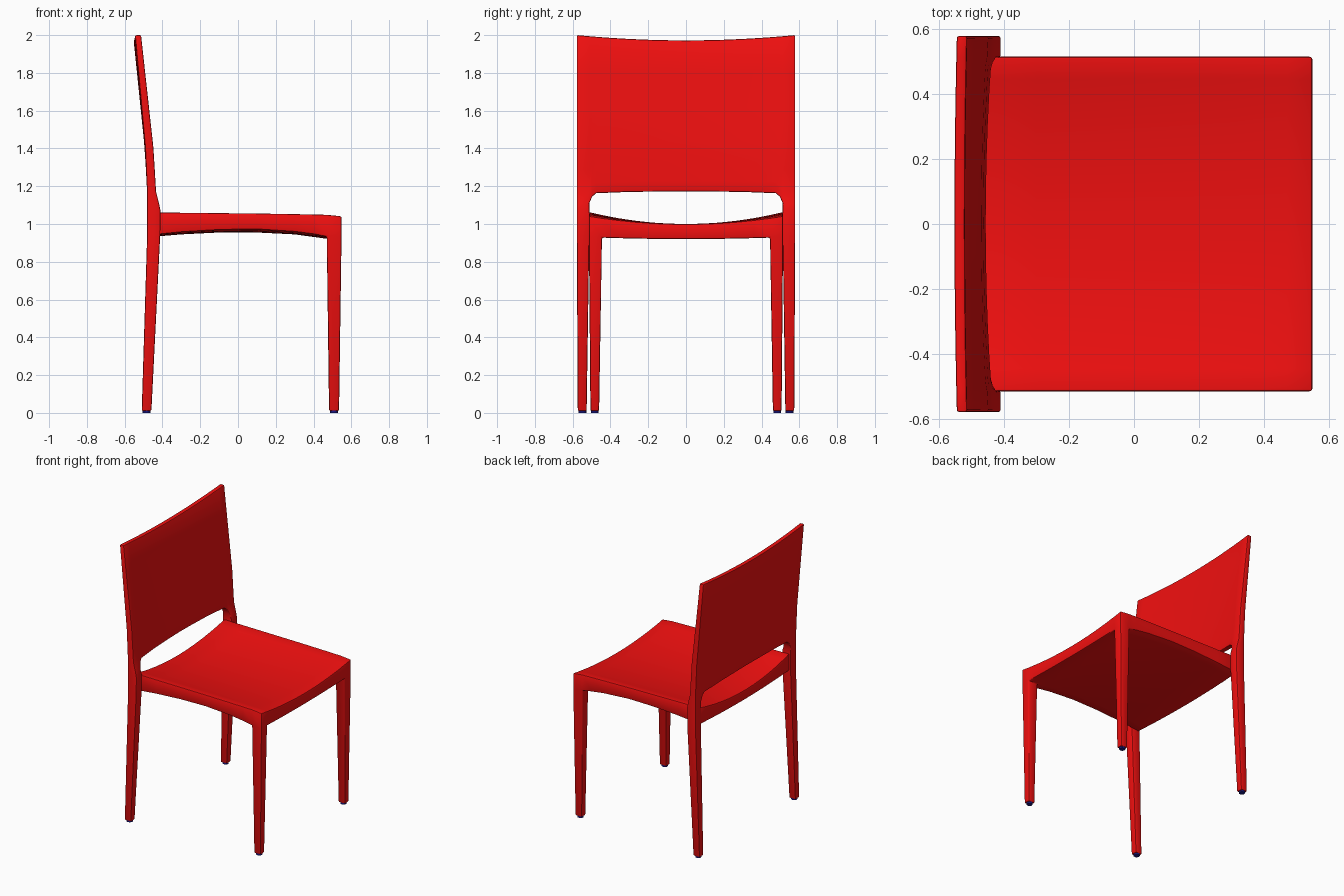
import bpy, bmesh

if "Cube" in bpy.data.objects:
    bpy.data.objects.remove(bpy.data.objects["Cube"])

def material(name, rgb):
    m = bpy.data.materials.new(name)
    m.diffuse_color = (*rgb, 1)
    m.use_nodes = True
    m.node_tree.nodes["Principled BSDF"].inputs["Base Color"].default_value = m.diffuse_color
    return m

RED = material("red plastic", (0.88, 0.005, 0.005))
BLUE = material("blue pad", (0.01, 0.01, 0.25))

def lerp(pts, t):
    """Piecewise linear lookup."""
    if t <= pts[0][0]:
        return pts[0][1]
    for (a, p), (b, q) in zip(pts, pts[1:]):
        if t <= b:
            return p + (q - p) * (t - a) / (b - a)
    return pts[-1][1]

def slab(us, vs, point):
    """Closed two-sided grid; point(u, v, side) gives positions."""
    bm = bmesh.new()
    g = [[[bm.verts.new(point(u, v, s)) for v in vs] for u in us] for s in (0, 1)]
    n, m = len(us) - 1, len(vs) - 1
    for s in (0, 1):
        for i in range(n):
            for j in range(m):
                bm.faces.new((g[s][i][j], g[s][i + 1][j], g[s][i + 1][j + 1], g[s][i][j + 1]))
    rim = [(i, 0) for i in range(n)] + [(n, j) for j in range(m)]
    rim += [(i, m) for i in range(n, 0, -1)] + [(0, j) for j in range(m, 0, -1)]
    for (a, b), (c, d) in zip(rim, rim[1:] + rim[:1]):
        bm.faces.new((g[0][a][b], g[0][c][d], g[1][c][d], g[1][a][b]))
    bmesh.ops.recalc_face_normals(bm, faces=bm.faces)
    bm.normal_update()
    return bm

def pull(bm, face, move):
    """Extrude one face and reposition its corners."""
    new = bmesh.ops.extrude_discrete_faces(bm, faces=[face])["faces"][0]
    for v in new.verts:
        v.co = move(v.co)
    return new

def finish(bm, name, bevel):
    bmesh.ops.recalc_face_normals(bm, faces=bm.faces)
    me = bpy.data.meshes.new(name)
    bm.to_mesh(me)
    bm.free()
    ob = bpy.data.objects.new(name, me)
    bpy.context.collection.objects.link(ob)
    me.materials.append(RED)
    mod = ob.modifiers.new("soft edges", 'BEVEL')
    mod.width, mod.segments = bevel, 2
    mod.limit_method, mod.angle_limit = 'ANGLE', 0.8
    mod.use_clamp_overlap = False
    bpy.ops.object.select_all(action='DESELECT')
    bpy.context.view_layer.objects.active = ob
    ob.select_set(True)
    bpy.ops.object.modifier_apply(modifier=mod.name)
    bpy.ops.object.shade_smooth_by_angle(angle=0.7)

def sign(a):
    return 1 if a > 0 else -1

def mirrored(half):
    return [-a for a in reversed(half)] + [0] + half

# Seat with front legs: dished slab, legs pulled from the front corners
TOP = [(-.47, 1.063), (.2, 1.056), (.47, 1.05), (.548, 1.042)]
UNDER = [(-.47, .94), (-.3, .957), (-.1, .969), (.1, .972), (.3, .959), (.4, .946), (.47, .934), (.548, .93)]
MID_UNDER = [(-.47, .93), (-.3, .945), (-.1, .955), (.1, .955), (.3, .945), (.47, .922), (.548, .92)]

def seat_point(x, y, side):
    k = 1 - (y / .514) ** 2
    if side == 0:
        z = lerp(TOP, x) * (1 - k) + 1.0 * k
    else:
        z = lerp(UNDER, x) * (1 - k) + lerp(MID_UNDER, x) * k
    return (x - (.008 * k if x < -.4 else 0), y, z)

bm = slab([-.47, -.3, -.1, .1, .3, .4, .47, .548],
          mirrored([.09, .18, .27, .36, .445, .514]), seat_point)
corners = [f for f in bm.faces if f.normal.z < -.7
           and f.calc_center_median().x > .47 and abs(f.calc_center_median().y) > .45]
for f in corners:
    pull(bm, f, lambda c: (.535 if c.x > .5 else .482,
                           sign(c.y) * (.506 if abs(c.y) > .48 else .46), .01))
finish(bm, "seat_and_front_legs", .008)

# Backrest with rear legs: curved panel, legs pulled from its lower corners
FRONT = [(0, -.459), (.94, -.412), (1.08, -.41), (1.165, -.433), (1.4, -.447), (2, -.513)]
REAR = [(0, -.51), (.94, -.481), (1.165, -.481), (1.4, -.491), (2, -.545)]
LOWER = [(0, 1.173), (.3, 1.17), (.475, 1.163), (.497, 1.145), (.512, 1.11), (.578, 1.11)]

def back_point(y, t, side):
    k = 1 - (y / .578) ** 2
    z0 = lerp(LOWER, abs(y))
    z = z0 + (2.0 - .028 * k - z0) * t
    if side == 0:
        x = lerp(FRONT, z) - k * (.022 - .012 * t)
    else:
        x = lerp(REAR, z) - k * .01 * t
    return (x, y, z)

bm = slab(mirrored([.1, .2, .3, .4, .475, .497, .512, .578]),
          [0, .07, .2, .33, .55, .78, 1], back_point)
ends = [f for f in bm.faces if f.normal.z < -.7 and abs(f.calc_center_median().y) > .52]
for f in ends:
    for z, inner, outer in ((1.07, .512, .578), (.94, .512, .578), (.01, .526, .573)):
        f = pull(bm, f, lambda c: (lerp(FRONT if c.x > -.455 else REAR, z),
                                   sign(c.y) * (outer if abs(c.y) > .545 else inner), z))
finish(bm, "backrest_and_rear_legs", .007)

# Foot pads
for x, y in ((.508, .483), (-.484, .549)):
    for s in (-1, 1):
        bpy.ops.mesh.primitive_cylinder_add(vertices=16, radius=.021, depth=.014, location=(x, s * y, .007))
        pad = bpy.context.object
        pad.name = "foot_pad"
        pad.data.materials.append(BLUE)
